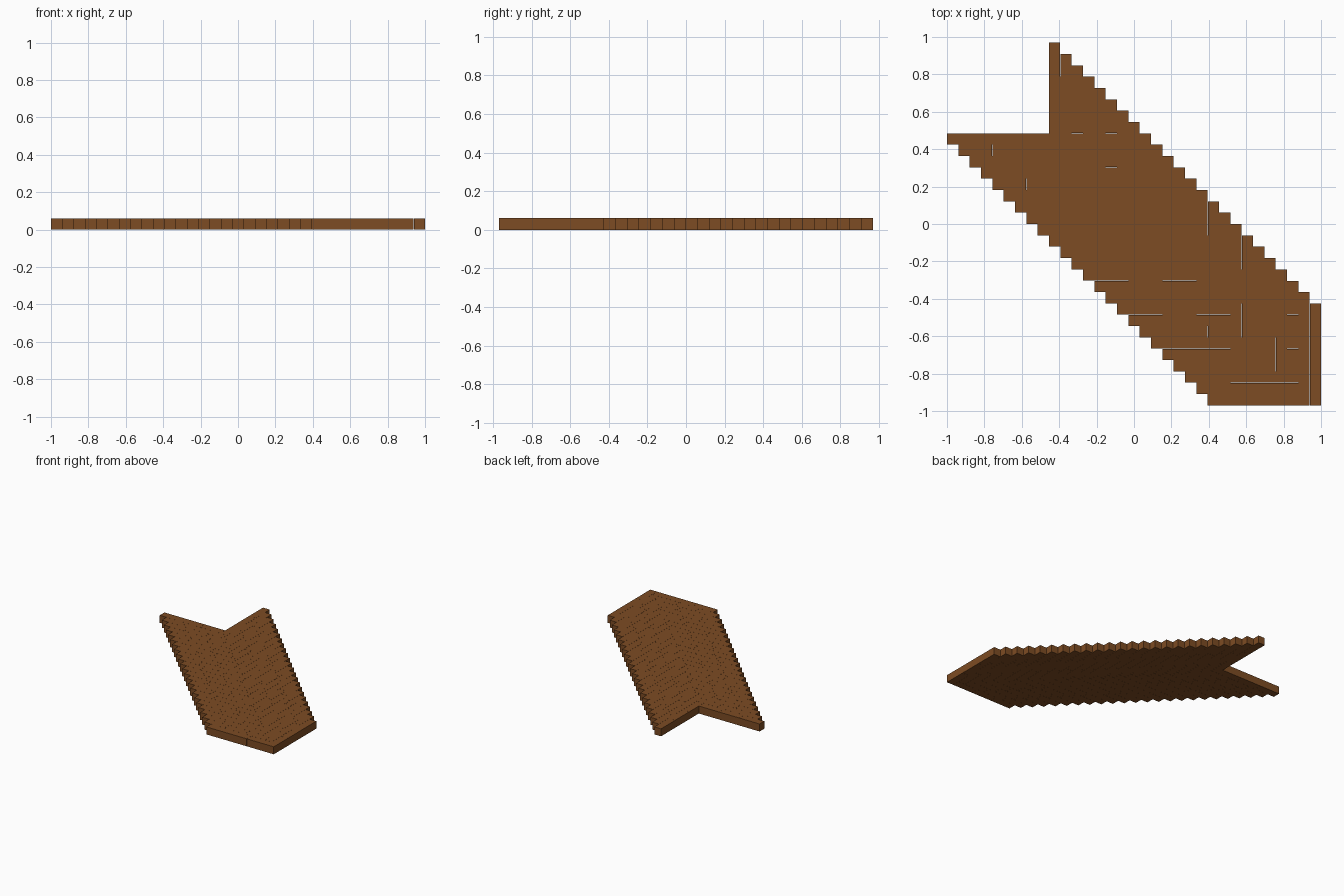
import bpy, bmesh, random
from mathutils import Matrix, Vector

if "Cube" in bpy.data.objects:
    bpy.data.objects.remove(bpy.data.objects["Cube"])

random.seed(4)
P = 2 / 33            # plank pitch (width, thickness and stair step)
ROWS, PIECES = 24, 3  # steps of the herringbone, boards per strip
GAP = 0.0006          # hairline joint between boards

wood = bpy.data.materials.new("brown wood")
wood.diffuse_color = (0.205, 0.072, 0.017, 1)
wood.use_nodes = True
wood.node_tree.nodes["Principled BSDF"].inputs["Base Color"].default_value = wood.diffuse_color


def board(bm, x0, y0, x1, y1):
    # one rectangular board with hairline joints of slightly varying width
    g = lambda: GAP * random.uniform(0.3, 0.7)
    x0, y0, x1, y1 = x0 + g(), y0 + g(), x1 - g(), y1 - g()
    m = Matrix.Translation(Vector(((x0 + x1) / 2, (y0 + y1) / 2, P / 2)))
    bmesh.ops.create_cube(bm, size=1, matrix=m @ Matrix.Diagonal((x1 - x0, y1 - y0, P, 1)))


def finish(bm, name):
    me = bpy.data.meshes.new(name)
    bm.to_mesh(me)
    bm.free()
    me.materials.append(wood)
    bpy.context.collection.objects.link(bpy.data.objects.new(name, me))


across, along = bmesh.new(), bmesh.new()
for k in range(ROWS):
    for i in range(PIECES):
        # boards running left to right
        x, y = -1 + (k + 3 * i) * P, (8 - k) * P
        board(across, x, y - P, x + 3 * P, y)
        # boards running front to back
        x, y = -1 + (9 + k) * P, (16 - k - 3 * i) * P
        board(along, x, y - 3 * P, x + P, y)
finish(across, "crosswise_floor_boards")
finish(along, "lengthwise_floor_boards")
